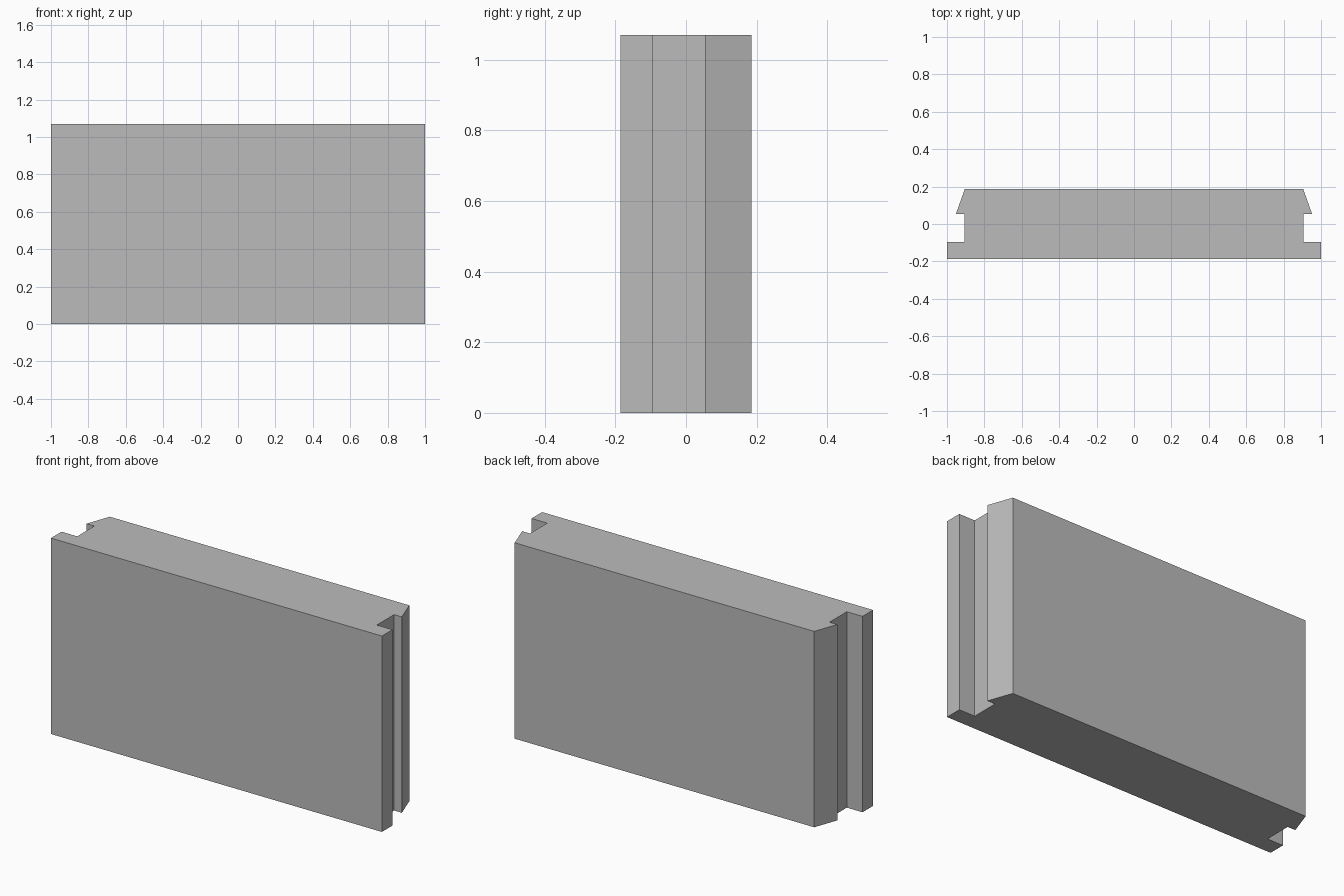
import bpy
import bmesh

cube = bpy.data.objects.get("Cube")
if cube:
    bpy.data.objects.remove(cube, do_unlink=True)

HEIGHT = 1.07

# Plain grey material
grey = bpy.data.materials.new("plain grey")
grey.use_nodes = True
colour = (0.5, 0.5, 0.5, 1)
grey.diffuse_color = colour
grey.node_tree.nodes["Principled BSDF"].inputs["Base Color"].default_value = colour

# Left half of the plan outline, front to back: face lip, groove, sloped hook
half = [(1.0, -0.186), (1.0, -0.095), (0.905, -0.095),
        (0.905, 0.054), (0.952, 0.054), (0.905, 0.186)]
outline = half + [(-x, y) for x, y in reversed(half)]

# Extrude the mirrored outline into the panel
bm = bmesh.new()
base = bm.faces.new([bm.verts.new((x, y, 0)) for x, y in outline])
top = bmesh.ops.extrude_face_region(bm, geom=[base], use_keep_orig=True)
bmesh.ops.translate(bm, vec=(0, 0, HEIGHT),
                    verts=[v for v in top["geom"] if isinstance(v, bmesh.types.BMVert)])
bmesh.ops.recalc_face_normals(bm, faces=bm.faces)

mesh = bpy.data.meshes.new("grooved_panel")
bm.to_mesh(mesh)
bm.free()
mesh.materials.append(grey)
panel = bpy.data.objects.new("grooved_panel", mesh)
bpy.context.collection.objects.link(panel)
